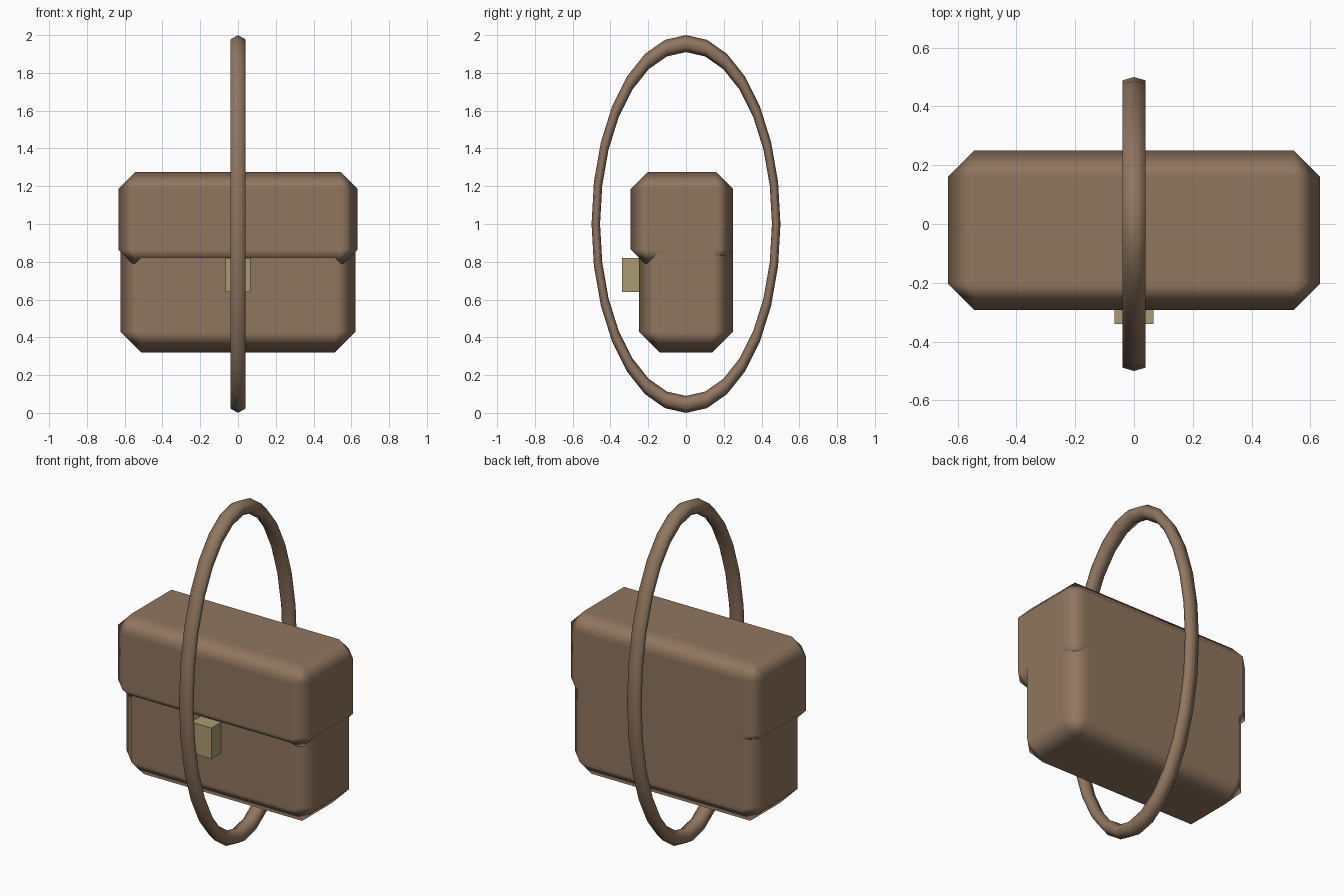
import bpy
from math import radians
from mathutils import Vector

default = bpy.data.objects.get("Cube")
if default:
    bpy.data.objects.remove(default, do_unlink=True)


def material(name, rgb):
    mat = bpy.data.materials.new(name)
    mat.use_nodes = True
    mat.diffuse_color = (*rgb, 1)
    bsdf = mat.node_tree.nodes["Principled BSDF"]
    bsdf.inputs["Base Color"].default_value = (*rgb, 1)
    bsdf.inputs["Roughness"].default_value = 0.7
    return mat


def box(name, low, high, mat, bevel=0):
    """Box between two corners, with optional chamfers shaded as soft edges."""
    low, high = Vector(low), Vector(high)
    bpy.ops.mesh.primitive_cube_add(size=1, location=(low + high) / 2)
    obj = bpy.context.object
    obj.name = name
    obj.scale = high - low
    bpy.ops.object.transform_apply(location=False, rotation=False, scale=True)
    obj.data.materials.append(mat)
    if bevel:
        bpy.ops.object.shade_smooth()
        mod = obj.modifiers.new("Chamfer", "BEVEL")
        mod.width = bevel
        mod.segments = 1
        mod.harden_normals = True
    return obj


leather = material("leather", (0.28, 0.18, 0.115))
brass = material("brass", (0.41, 0.33, 0.165))

# Bag body and the overlapping flap
box("bag_body", (-0.623, -0.25, 0.32), (0.623, 0.248, 1.18), leather, 0.11)
box("bag_flap", (-0.633, -0.293, 0.775), (0.633, 0.25, 1.275), leather, 0.09)

# Clasp on the front
box("clasp", (-0.066, -0.34, 0.64), (0.066, -0.24, 0.82), brass)

# Oval strap loop around the bag
bpy.ops.mesh.primitive_torus_add(
    major_segments=28, minor_segments=6, major_radius=0.955, minor_radius=0.045,
    location=(0, 0, 1), rotation=(0, radians(90), 0))
strap = bpy.context.object
strap.name = "strap"
strap.scale.y = 0.5
bpy.ops.object.transform_apply(location=False, rotation=True, scale=True)
bpy.ops.object.shade_smooth_by_angle(angle=radians(75))
strap.data.materials.append(leather)
